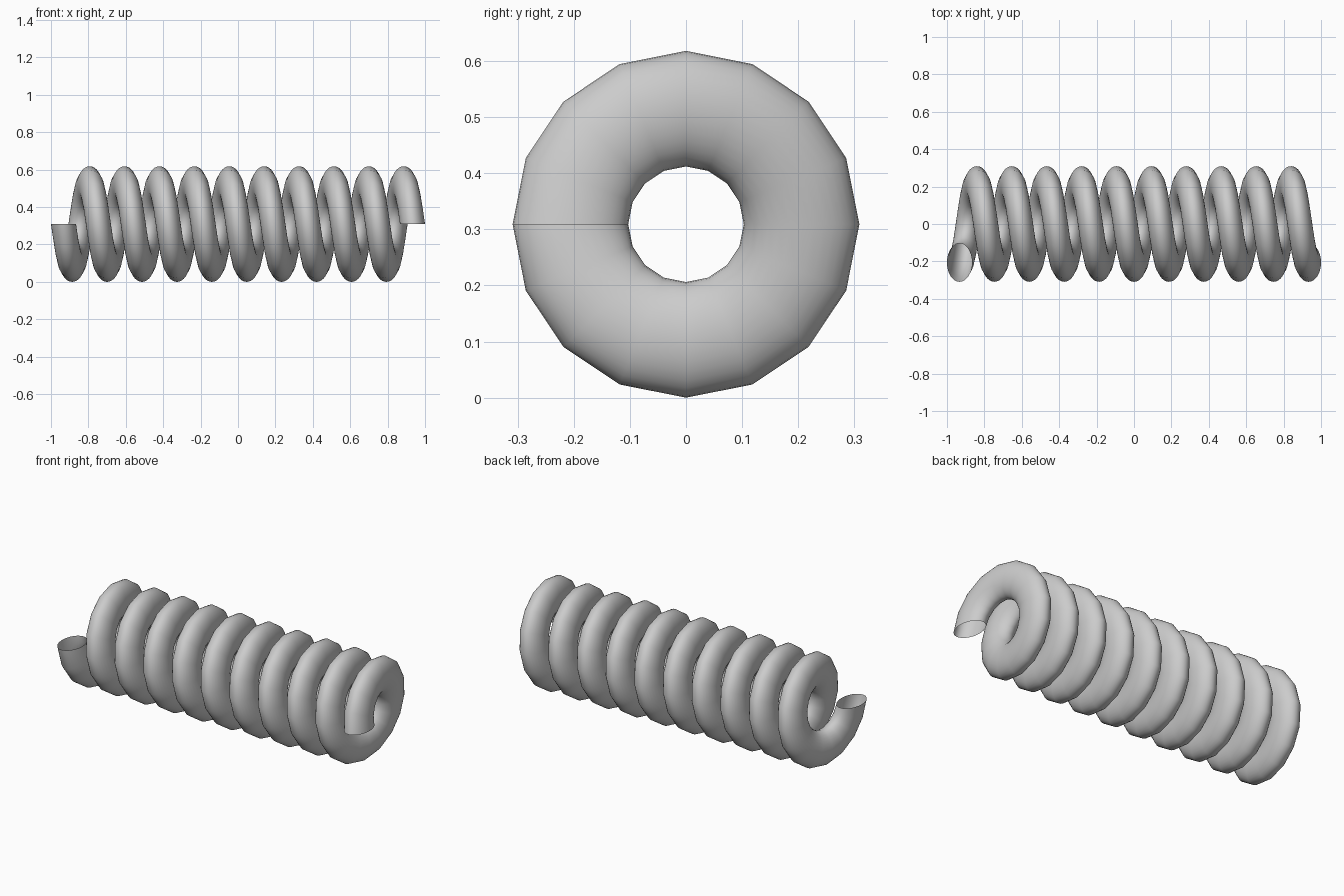
import bpy, bmesh
from math import sin, cos, pi, tau

if "Cube" in bpy.data.objects:
    bpy.data.objects.remove(bpy.data.objects["Cube"])

TURNS, STEPS, SIDES = 10, 16, 32
COIL_R = 0.206             # centre line radius
TUBE_R, TUBE_X = 0.103, 0.067   # elliptical section: radial and axial half sizes
START_X, PITCH = -0.933, 0.1866
CENTRE_Z = 0.309

bm = bmesh.new()


def section(i):
    """Elliptical ring of the tube at step i of the helix."""
    t = tau * i / STEPS
    x0 = START_X + PITCH * i / STEPS
    ring = []
    for k in range(SIDES):
        a = tau * k / SIDES
        r = COIL_R + TUBE_R * cos(a)
        ring.append(bm.verts.new((x0 + TUBE_X * sin(a), -r * cos(t), CENTRE_Z - r * sin(t))))
    return ring


# Open-ended tube: skin neighbouring rings along the coil
rings = [section(i) for i in range(TURNS * STEPS + 1)]
for a, b in zip(rings, rings[1:]):
    for k in range(SIDES):
        n = (k + 1) % SIDES
        bm.faces.new((a[k], a[n], b[n], b[k])).smooth = True

# Make the outside of the tube face outwards
bm.normal_update()
bm.faces.ensure_lookup_table()
f = bm.faces[0]
if f.normal.y > 0:          # first face lies on the outer (-y) side
    bmesh.ops.reverse_faces(bm, faces=bm.faces[:])

mesh = bpy.data.meshes.new("coil_spring")
bm.to_mesh(mesh)
bm.free()
spring = bpy.data.objects.new("coil_spring", mesh)
bpy.context.collection.objects.link(spring)
